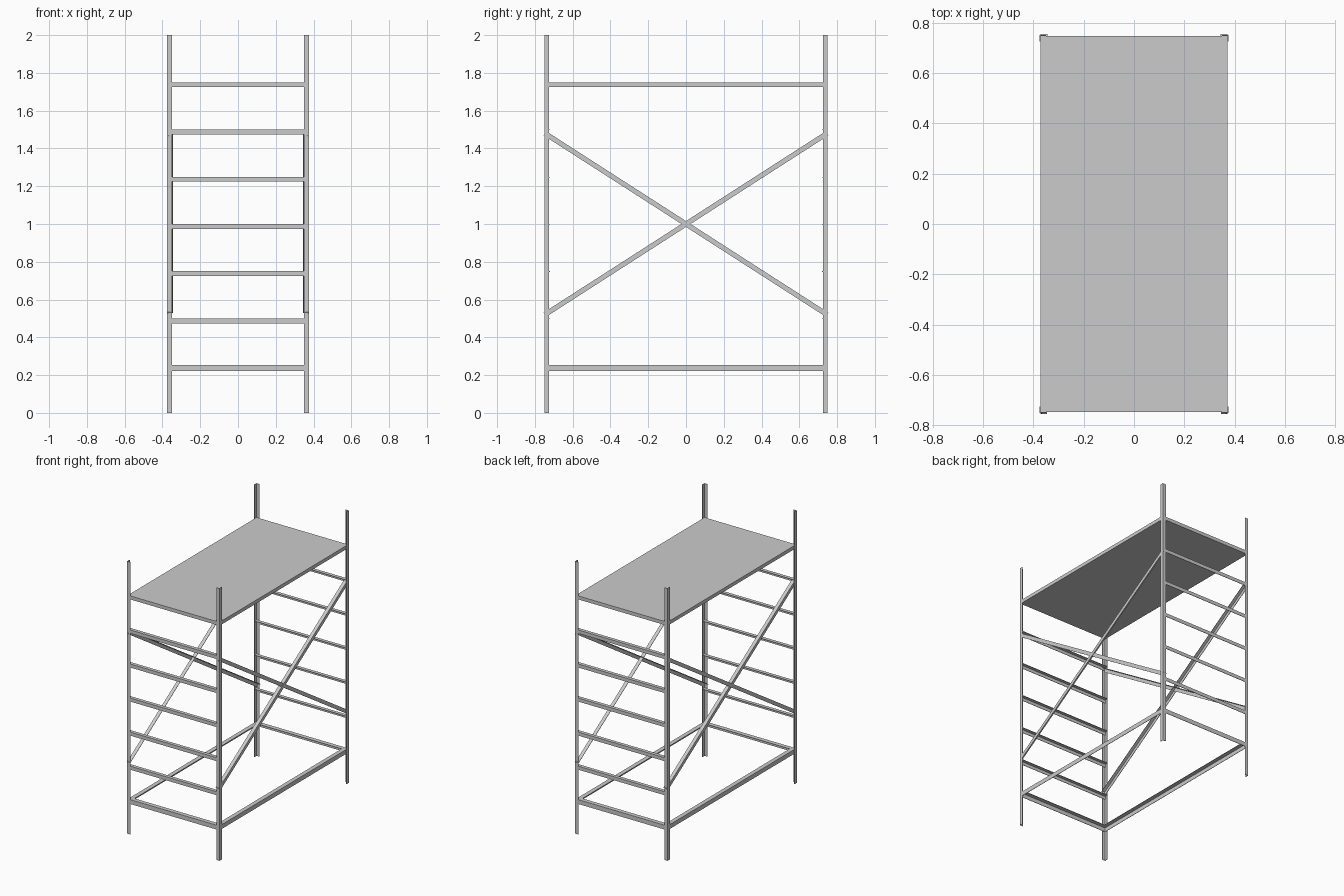
import bpy
import bmesh
from mathutils import Vector

if "Cube" in bpy.data.objects:
    bpy.data.objects.remove(bpy.data.objects["Cube"], do_unlink=True)

HX, HY, HEIGHT = 0.375, 0.75, 2.0    # half width, half length, height
W, T = 0.026, 0.003                  # angle-iron leg width and thickness
X, Y, Z = Vector((1, 0, 0)), Vector((0, 1, 0)), Vector((0, 0, 1))

steel = bpy.data.materials.new("grey_steel")
steel.use_nodes = True
GREY = (0.6, 0.6, 0.6, 1)
steel.diffuse_color = GREY
steel.node_tree.nodes["Principled BSDF"].inputs["Base Color"].default_value = GREY


def finish(name, bm):
    bmesh.ops.recalc_face_normals(bm, faces=bm.faces)
    mesh = bpy.data.meshes.new(name)
    bm.to_mesh(mesh)
    bm.free()
    mesh.materials.append(steel)
    obj = bpy.data.objects.new(name, mesh)
    bpy.context.collection.objects.link(obj)
    return obj


def angle_iron(name, start, end, a, b, w=W):
    """L-section bar; its outer corner runs start to end, legs point along a and b."""
    start, end = Vector(start), Vector(end)
    section = [(0, 0), (w, 0), (w, T), (T, T), (T, w), (0, w)]
    bm = bmesh.new()
    face = bm.faces.new([bm.verts.new(start + a * u + b * v) for u, v in section])
    ext = bmesh.ops.extrude_face_region(bm, geom=[face], use_keep_orig=True)
    moved = [g for g in ext["geom"] if isinstance(g, bmesh.types.BMVert)]
    bmesh.ops.translate(bm, verts=moved, vec=end - start)
    return finish(name, bm)


ix, iy = HX - T, HY - T              # inner faces of the post legs

# Corner posts
for sx in (-1, 1):
    for sy in (-1, 1):
        angle_iron("corner_post", (sx * HX, sy * HY, 0), (sx * HX, sy * HY, HEIGHT),
                   -sx * X, -sy * Y)

# Ladder rungs on both ends; the lowest is a little deeper
for sy in (-1, 1):
    for i in range(1, 7):
        z, w = (0.254, 0.032) if i == 1 else (i * 0.25, W)
        angle_iron("ladder_rung", (-ix, sy * iy, z), (ix, sy * iy, z), -Z, -sy * Y, w)

# Long sides: bottom rail and crossed braces
for sx in (-1, 1):
    angle_iron("bottom_rail", (sx * ix, -iy, 0.254), (sx * ix, iy, 0.254),
               -Z, -sx * X, 0.032)
    for slope in (-1, 1):
        x = sx * (ix - (T if slope < 0 else 0))
        low, high = Vector((x, -iy, 1 - slope * 0.48)), Vector((x, iy, 1 + slope * 0.48))
        up = X.cross(high - low).normalized()
        angle_iron("cross_brace", low + up * W / 2, high + up * W / 2, -up, -sx * X)

# Platform
bm = bmesh.new()
bmesh.ops.create_cube(bm, size=1)
bmesh.ops.scale(bm, verts=bm.verts, vec=(2 * ix, 2 * iy, W))
bmesh.ops.translate(bm, verts=bm.verts, vec=(0, 0, 1.75 - W / 2))
finish("platform", bm)
